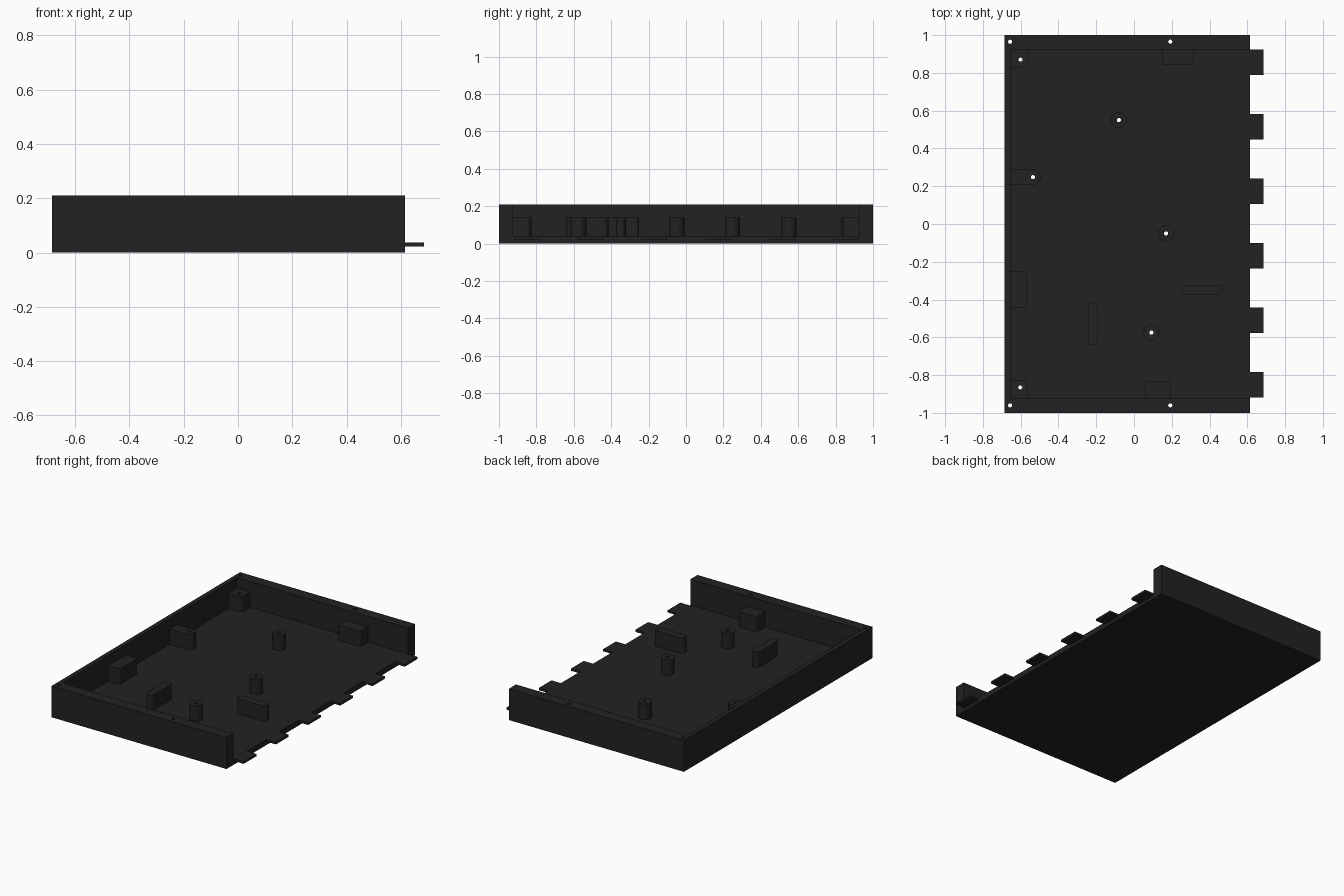
import bpy, bmesh, math

if "Cube" in bpy.data.objects:
    bpy.data.objects.remove(bpy.data.objects["Cube"])

TOP, FLOOR, BOSS = 0.21, 0.037, 0.14      # wall, floor and boss heights
L, R, IN_L, IN_Y = -0.685, 0.615, -0.655, 0.925

plastic = bpy.data.materials.new("black plastic")
plastic.diffuse_color = (0.016, 0.016, 0.016, 1)
plastic.use_nodes = True
plastic.node_tree.nodes["Principled BSDF"].inputs["Base Color"].default_value = plastic.diffuse_color


def prism(name, pts, z0, z1):
    """Extrude a counter-clockwise outline from z0 to z1."""
    bm = bmesh.new()
    face = bm.faces.new([bm.verts.new((x, y, z0)) for x, y in pts])
    top = bmesh.ops.extrude_face_region(bm, geom=[face])["geom"]
    bmesh.ops.translate(bm, vec=(0, 0, z1 - z0),
                        verts=[v for v in top if isinstance(v, bmesh.types.BMVert)])
    bmesh.ops.recalc_face_normals(bm, faces=bm.faces)
    me = bpy.data.meshes.new(name)
    bm.to_mesh(me)
    bm.free()
    me.materials.append(plastic)
    ob = bpy.data.objects.new(name, me)
    bpy.context.collection.objects.link(ob)
    return ob


def rounded(x0, x1, y0, y1, radii=(0, 0, 0, 0), n=8):
    """Rectangle outline; radii run lower left, lower right, upper right, upper left."""
    pts = []
    corners = [(x0, y0, 1, 1), (x1, y0, -1, 1), (x1, y1, -1, -1), (x0, y1, 1, -1)]
    for i, ((x, y, sx, sy), r) in enumerate(zip(corners, radii)):
        if r == 0:
            pts.append((x, y))
            continue
        for k in range(n + 1):
            a = math.pi + (i + k / n) * math.pi / 2
            pts.append((x + sx * r + r * math.cos(a), y + sy * r + r * math.sin(a)))
    return pts


def circle(x, y, r, n=32):
    return [(x + r * math.cos(2 * math.pi * k / n), y + r * math.sin(2 * math.pi * k / n))
            for k in range(n)]


# Tray: floor plate and three-sided wall
drilled = [
    prism("floor", rounded(IN_L, R, -IN_Y, IN_Y), 0, FLOOR),
    prism("wall", [(L, -1), (R, -1), (R, -IN_Y), (IN_L, -IN_Y),
                   (IN_L, IN_Y), (R, IN_Y), (R, 1), (L, 1)], 0, TOP),
]

# Locking tabs along the open edge
for i in range(6):
    y = 0.857 - i * 0.3415
    prism("edge_tab", rounded(R, 0.685, y - 0.067, y + 0.067), 0.022, FLOOR)

# Screw posts: free standing, in the corners, and one reaching in from the side
posts = [(-0.08, 0.55), (0.17, -0.05), (0.092, -0.575)]
for x, y in posts:
    drilled.append(prism("screw_post", circle(x, y, 0.042), FLOOR, BOSS))
drilled += [
    prism("back_corner_post", rounded(IN_L, -0.557, 0.828, IN_Y, (0, 0.042, 0, 0)), FLOOR, BOSS),
    prism("front_corner_post", rounded(IN_L, -0.56, -IN_Y, -0.825, (0, 0, 0.02, 0)), FLOOR, BOSS),
    prism("side_post", rounded(IN_L, -0.494, 0.208, 0.288, (0, 0.0395, 0.0395, 0)), FLOOR, BOSS),
]

# Solid support blocks and rounded ribs
prism("side_block", rounded(IN_L, -0.57, -0.443, -0.25, (0, 0.02, 0.02, 0)), FLOOR, BOSS)
prism("back_block", rounded(0.152, 0.318, 0.843, IN_Y, (0.008, 0.008, 0, 0)), FLOOR, BOSS)
prism("front_block", rounded(0.062, 0.196, -IN_Y, -0.835, (0, 0, 0.008, 0.008)), FLOOR, BOSS)
prism("long_rib", rounded(0.248, 0.468, -0.375, -0.322, (0.026,) * 4), FLOOR, BOSS)
prism("cross_rib", rounded(-0.242, -0.19, -0.642, -0.415, (0.0255,) * 4), FLOOR, BOSS)

# Screw holes through posts, floor and wall
holes = posts + [(-0.6, 0.87), (-0.602, -0.865), (-0.535, 0.248),
                 (-0.656, 0.965), (0.192, 0.965), (-0.656, -0.96), (0.192, -0.96)]
cutters = [prism("hole_cutter", circle(x, y, 0.011, 24), -0.1, 0.4) for x, y in holes]
group = bpy.data.collections.new("cutters")
bpy.context.scene.collection.children.link(group)
for c in cutters:
    c.hide_render = True
    group.objects.link(c)
for ob in drilled:
    mod = ob.modifiers.new("holes", "BOOLEAN")
    mod.operation = "DIFFERENCE"
    mod.operand_type = "COLLECTION"
    mod.collection = group
    mod.solver = "EXACT"
    bpy.context.view_layer.objects.active = ob
    bpy.ops.object.modifier_apply(modifier=mod.name)
for c in cutters:
    bpy.data.objects.remove(c)
bpy.data.collections.remove(group)

# Smooth the curved sides and keep edges sharp
bpy.ops.object.select_all(action="SELECT")
bpy.ops.object.shade_smooth_by_angle(angle=math.radians(30))
